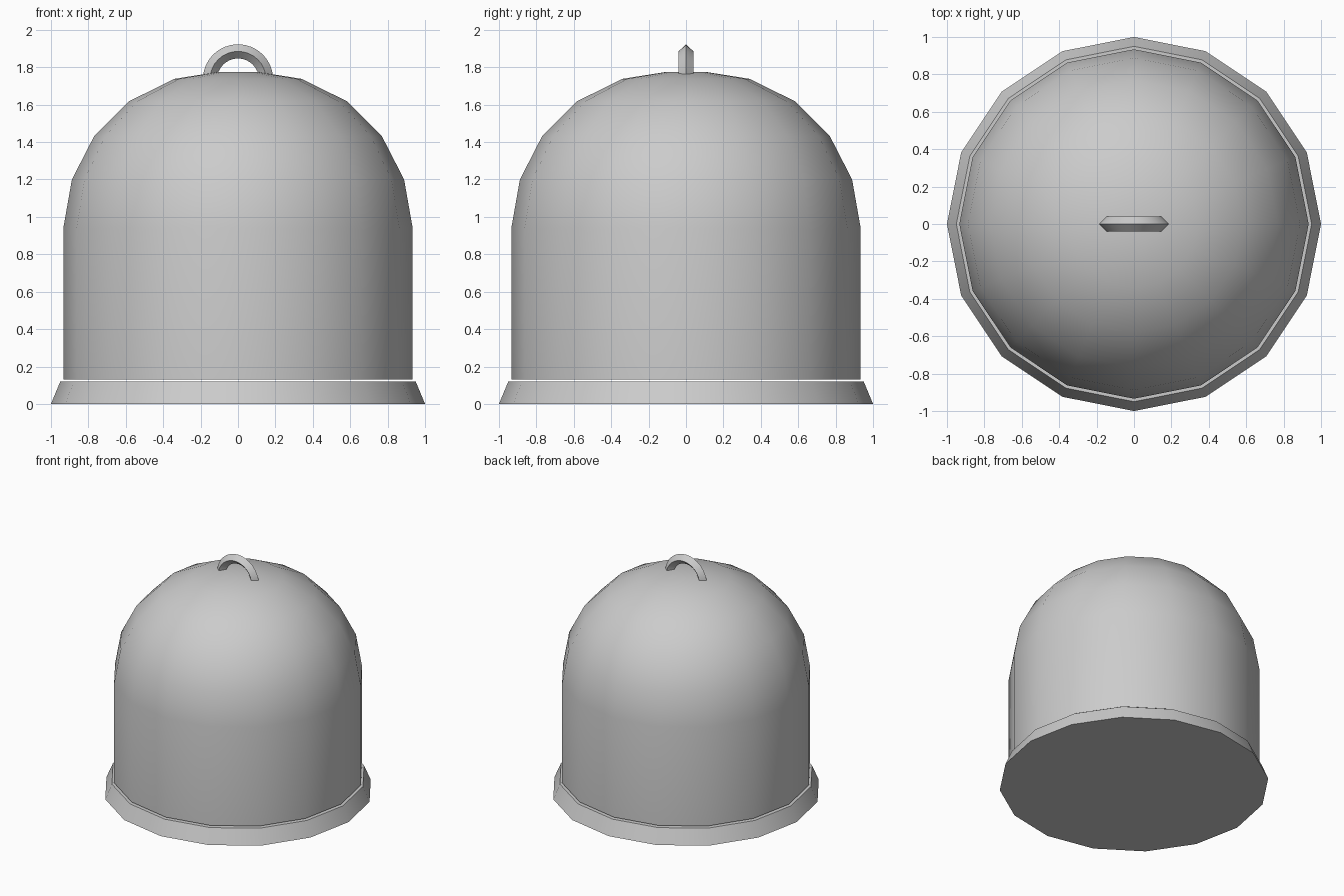
import bpy, math

if "Cube" in bpy.data.objects:
    bpy.data.objects.remove(bpy.data.objects["Cube"])

SIDES = 16


def finish(name, verts, faces, angle=35):
    mesh = bpy.data.meshes.new(name)
    mesh.from_pydata(verts, [], faces)
    mesh.update()
    obj = bpy.data.objects.new(name, mesh)
    bpy.context.collection.objects.link(obj)
    bpy.ops.object.select_all(action='DESELECT')
    obj.select_set(True)
    bpy.context.view_layer.objects.active = obj
    bpy.ops.object.shade_smooth_by_angle(angle=math.radians(angle))
    return obj


def skin(rings, count):
    """Join successive closed rings of points and cap both ends."""
    verts = [p for ring in rings for p in ring]
    faces = [list(range(count))[::-1]]
    for i in range(len(rings) - 1):
        for j in range(count):
            k = (j + 1) % count
            faces.append([i * count + j, i * count + k,
                          (i + 1) * count + k, (i + 1) * count + j])
    faces.append([(len(rings) - 1) * count + j for j in range(count)])
    return verts, faces


def lathe(name, profile):
    step = 2 * math.pi / SIDES
    rings = [[(r * math.cos(j * step), r * math.sin(j * step), z)
              for j in range(SIDES)] for r, z in profile]
    return finish(name, *skin(rings, SIDES))


# Flared base plate
lathe("base", [(1.0, 0.0), (0.95, 0.12)])

# Domed cover, just clear of the base
lathe("dome_cover", [(0.934, 0.13), (0.934, 0.94), (0.888, 1.20), (0.77, 1.43),
                     (0.583, 1.618), (0.34, 1.738), (0.10, 1.776)])

# Arched handle with a diamond cross-section, feet sunk into the dome
R, r, cz, n = 0.15, 0.038, 1.735, 16
rings = []
for i in range(n + 1):
    a = math.pi * i / n
    rings.append([((R + r * math.cos(b)) * math.cos(a), r * 1.05 * math.sin(b),
                   cz + (R + r * math.cos(b)) * math.sin(a))
                  for b in (0, -math.pi / 2, -math.pi, -1.5 * math.pi)])
handle = finish("handle", *skin([ring[::-1] for ring in rings], 4))

# Consistent outward normals on the handle
bpy.ops.object.mode_set(mode='EDIT')
bpy.ops.mesh.select_all(action='SELECT')
bpy.ops.mesh.normals_make_consistent(inside=False)
bpy.ops.object.mode_set(mode='OBJECT')
